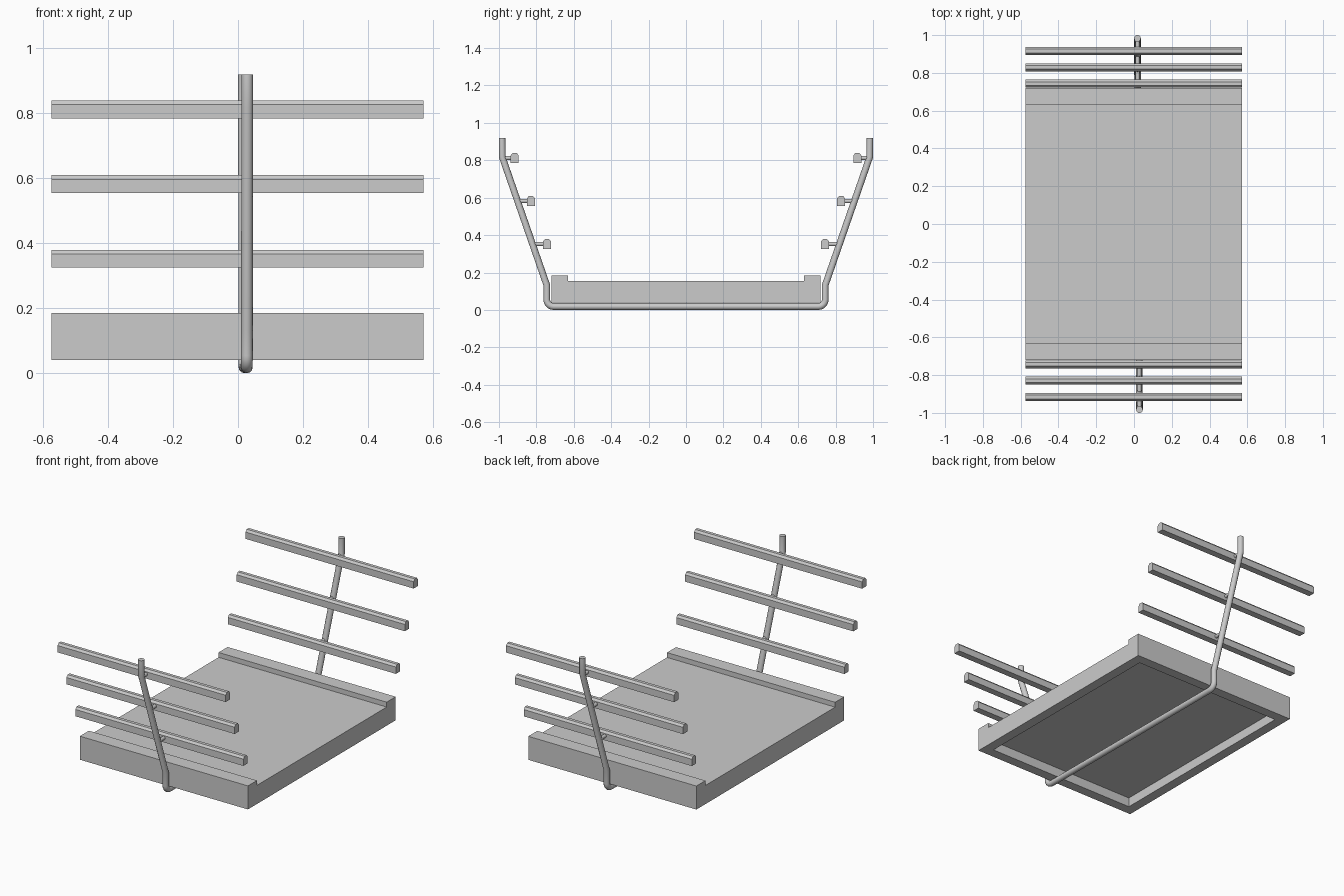
import bpy, bmesh, math
from mathutils import Vector

if "Cube" in bpy.data.objects:
    bpy.data.objects.remove(bpy.data.objects["Cube"])

X0, X1 = -0.575, 0.572


def prism(name, profile):
    """Extrude a closed (y, z) profile along x from X0 to X1."""
    bm = bmesh.new()
    face = bm.faces.new([bm.verts.new((X0, y, z)) for y, z in profile])
    out = bmesh.ops.extrude_face_region(bm, geom=[face])
    verts = [v for v in out["geom"] if isinstance(v, bmesh.types.BMVert)]
    bmesh.ops.translate(bm, verts=verts, vec=(X1 - X0, 0, 0))
    bmesh.ops.recalc_face_normals(bm, faces=bm.faces[:])
    return finish(name, bm)


def finish(name, bm):
    mesh = bpy.data.meshes.new(name)
    bm.to_mesh(mesh)
    bm.free()
    obj = bpy.data.objects.new(name, mesh)
    bpy.context.collection.objects.link(obj)
    return obj


# Deck with raised end lips
deck = prism("deck", [(-0.72, 0.04), (0.72, 0.04), (0.72, 0.185), (0.632, 0.185),
                      (0.632, 0.155), (-0.632, 0.155), (-0.632, 0.185), (-0.72, 0.185)])

# Recess in the underside of the deck
bm = bmesh.new()
bm.from_mesh(deck.data)
bottom = min(bm.faces, key=lambda f: f.calc_center_median().z)
bmesh.ops.inset_region(bm, faces=[bottom], thickness=0.087)
bmesh.ops.inset_region(bm, faces=[bottom], thickness=0.0)
bmesh.ops.translate(bm, verts=bottom.verts[:], vec=(0, 0, 0.058))
bm.to_mesh(deck.data)
bm.free()

# Bent tube: half path in (y, z), mirrored front to back, slightly skewed in x
R = 0.037
half = [(0.983, 0.92), (0.983, 0.82), (0.7445, 0.133)]
for i in range(6):
    a = math.radians(18 * i)
    half.append((0.7075 + R * math.cos(a), 0.055 - R * math.sin(a)))
path = half + [(-y, z) for y, z in reversed(half)]


def tube_x(y):
    return 0.0235 - 0.0053 * y


curve = bpy.data.curves.new("support_tube", "CURVE")
curve.dimensions = "3D"
curve.bevel_depth = 0.018
curve.bevel_resolution = 4
curve.use_fill_caps = True
spline = curve.splines.new("POLY")
spline.points.add(len(path) - 1)
for p, (y, z) in zip(spline.points, path):
    p.co = (tube_x(y), y, z, 1)
bpy.context.collection.objects.link(bpy.data.objects.new("support_tube", curve))

# Side rails with chamfered tops, each held by a short peg
for side, label in ((-1, "front"), (1, "back")):
    for i in range(3):
        y, z = side * (0.743 + 0.0865 * i), 0.325 + 0.23 * i
        prism(f"{label}_rail_{i + 1}",
              [(y - 0.021, z), (y + 0.021, z), (y + 0.021, z + 0.042),
               (y + 0.010, z + 0.055), (y - 0.010, z + 0.055), (y - 0.021, z + 0.042)])
        pz = z + 0.027
        tube_y = side * (0.7445 + (pz - 0.133) * 0.2385 / 0.687)
        bpy.ops.mesh.primitive_cylinder_add(
            vertices=16, radius=0.011, depth=abs(tube_y - y),
            location=(tube_x(tube_y), (tube_y + y) / 2, pz), rotation=(math.pi / 2, 0, 0))
        bpy.context.object.name = f"{label}_peg_{i + 1}"
        bpy.ops.object.shade_smooth_by_angle()
